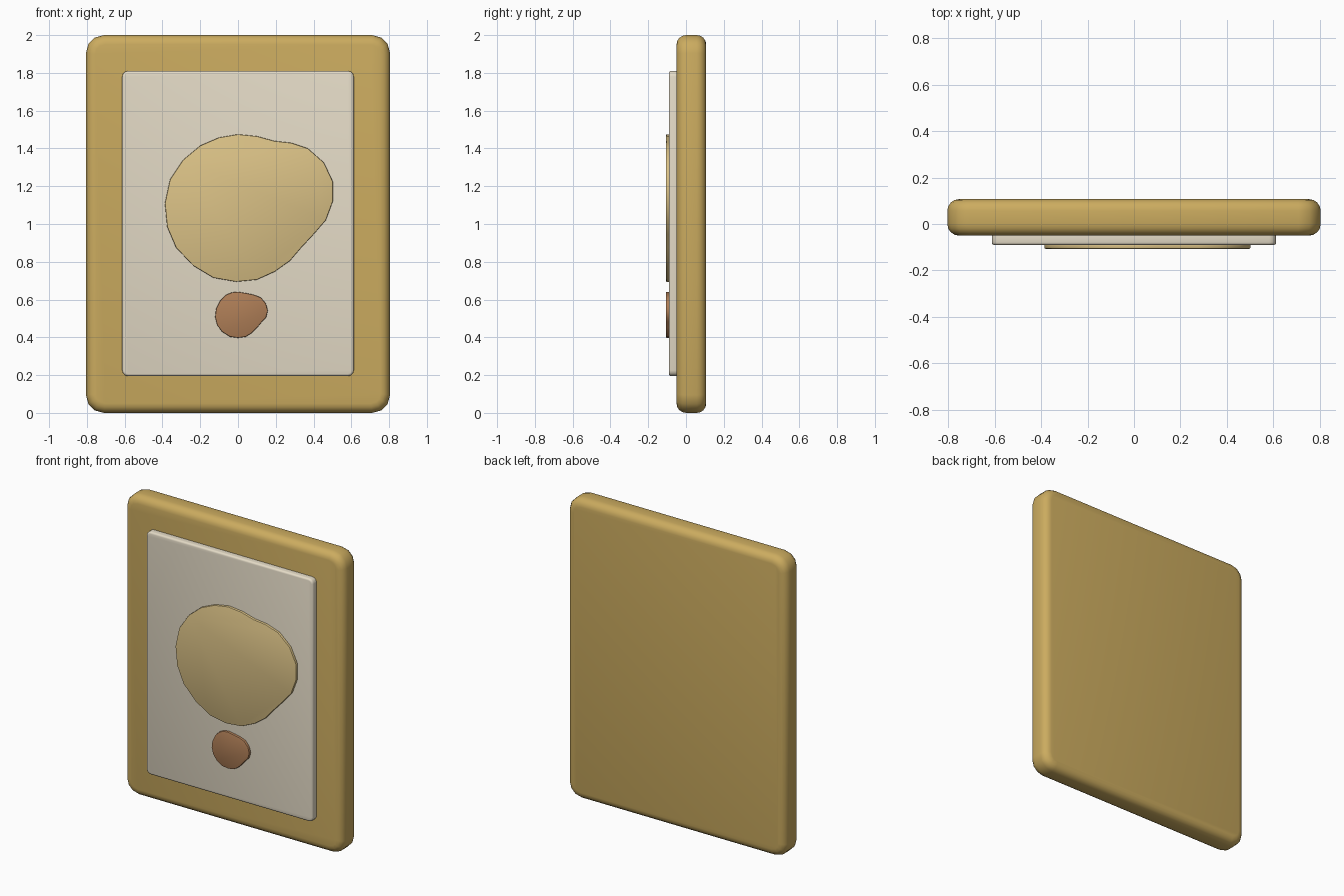
import bpy, bmesh, math

if "Cube" in bpy.data.objects:
    bpy.data.objects.remove(bpy.data.objects["Cube"])


def material(name, rgb):
    mat = bpy.data.materials.new(name)
    mat.diffuse_color = (*rgb, 1)
    mat.use_nodes = True
    mat.node_tree.nodes["Principled BSDF"].inputs["Base Color"].default_value = mat.diffuse_color
    return mat


def rounded_rect(x0, x1, z0, z1, r, n=3):
    pts = []
    for i, (cx, cz) in enumerate([(x1 - r, z1 - r), (x0 + r, z1 - r),
                                  (x0 + r, z0 + r), (x1 - r, z0 + r)]):
        for k in range(n + 1):
            a = math.pi / 2 * (i + k / n)
            pts.append((cx + r * math.cos(a), cz + r * math.sin(a)))
    return pts


def slab(name, outline, y_front, y_back, bevel, segments, mat):
    """Extrude an x-z outline in depth and round both rims."""
    bm = bmesh.new()
    front = bm.faces.new([bm.verts.new((x, y_front, z)) for x, z in outline])
    ext = bmesh.ops.extrude_face_region(bm, geom=[front], use_keep_orig=True)
    back = [g for g in ext["geom"] if isinstance(g, bmesh.types.BMFace)][0]
    for v in back.verts:
        v.co.y = y_back
    bmesh.ops.recalc_face_normals(bm, faces=bm.faces[:])
    rims = list(front.edges) + list(back.edges)
    bmesh.ops.bevel(bm, geom=rims, offset=bevel, segments=segments,
                    profile=0.5, affect='EDGES', clamp_overlap=True)
    bmesh.ops.recalc_face_normals(bm, faces=bm.faces[:])
    mesh = bpy.data.meshes.new(name)
    bm.to_mesh(mesh)
    bm.free()
    obj = bpy.data.objects.new(name, mesh)
    bpy.context.collection.objects.link(obj)
    mesh.materials.append(mat)
    bpy.ops.object.select_all(action='DESELECT')
    obj.select_set(True)
    bpy.context.view_layer.objects.active = obj
    bpy.ops.object.shade_smooth_by_angle(angle=math.radians(35))
    return obj


gold = material("gold", (0.60, 0.41, 0.115))
cream = material("cream", (0.78, 0.71, 0.57))
straw = material("straw", (0.71, 0.54, 0.24))
clay = material("clay", (0.43, 0.21, 0.095))

# Frame board and raised panel
slab("frame", rounded_rect(-0.805, 0.805, 0, 2, 0.095), -0.05, 0.107, 0.05, 4, gold)
slab("panel", rounded_rect(-0.613, 0.613, 0.195, 1.81, 0.03), -0.091, -0.03, 0.012, 3, cream)

# Irregular painted shapes
big = [(0, 1.475), (.10, 1.465), (.19, 1.44), (.28, 1.43), (.37, 1.40),
       (.455, 1.325), (.502, 1.225), (.502, 1.12), (.465, 1.02), (.40, .945),
       (.335, .875), (.275, .805), (.195, .748), (.10, .705), (-.01, .694),
       (-.13, .715), (-.238, .78), (-.328, .875), (-.375, .985), (-.387, 1.11),
       (-.36, 1.235), (-.29, 1.34), (-.20, 1.415), (-.10, 1.458)]
small = [(0, .641), (.048, .633), (.085, .625), (.122, .61), (.148, .578),
         (.158, .54), (.148, .503), (.127, .482), (.10, .45), (.074, .424),
         (.042, .403), (0, .397), (-.042, .403), (-.085, .43), (-.111, .466),
         (-.121, .508), (-.116, .551), (-.095, .594), (-.063, .625), (-.032, .638)]
slab("large_blob", big, -0.107, -0.085, 0.005, 2, straw)
slab("small_blob", small, -0.107, -0.085, 0.005, 2, clay)
# Inner patch nearly flush with the large blob's face
inner = [(x * 0.45, 1.11 + (z - 1.09) * 0.36) for x, z in big]
slab("inner_blob", inner, -0.1068, -0.085, 0.003, 2, clay)
